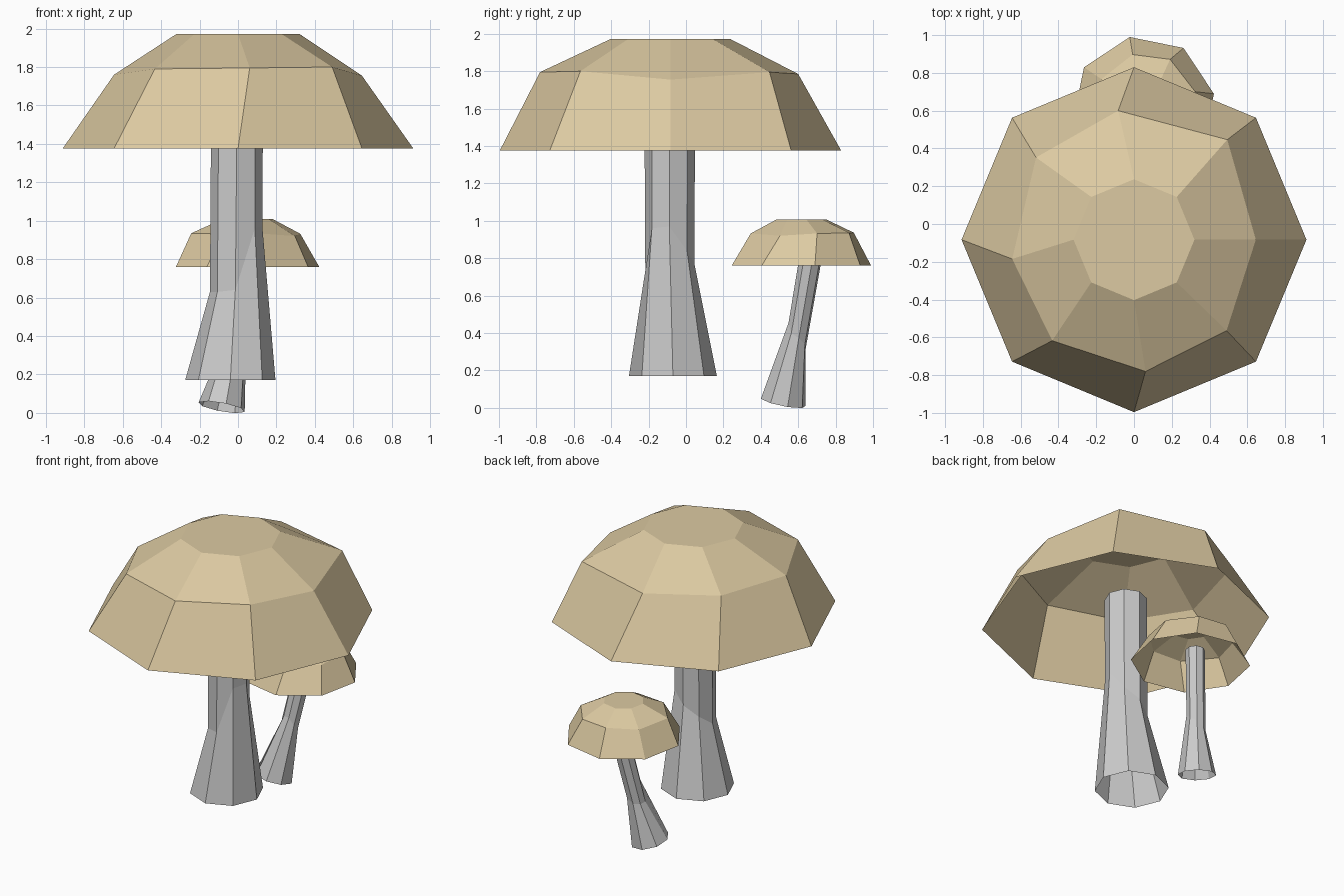
import bpy, bmesh
from math import sin, cos, radians
from mathutils import Vector, Matrix

if "Cube" in bpy.data.objects:
    bpy.data.objects.remove(bpy.data.objects["Cube"])

N = 8
tan = bpy.data.materials.new("cap_tan")
tan.diffuse_color = (0.72, 0.59, 0.36, 1)
tan.use_nodes = True
tan.node_tree.nodes["Principled BSDF"].inputs["Base Color"].default_value = tan.diffuse_color


def loft(name, rings, close_top=False, mat=None):
    """Flat-sided skin through rings of points, listed bottom to top."""
    bm = bmesh.new()
    loops = [[bm.verts.new(p) for p in ring] for ring in rings]
    for a, b in zip(loops, loops[1:]):
        for i in range(N):
            j = (i + 1) % N
            bm.faces.new((a[i], a[j], b[j], b[i]))
    if close_top:
        bm.faces.new(loops[-1])
    me = bpy.data.meshes.new(name)
    bm.to_mesh(me)
    bm.free()
    ob = bpy.data.objects.new(name, me)
    bpy.context.collection.objects.link(ob)
    if mat:
        me.materials.append(mat)
    return ob


def polar(r, deg, z=0.0):
    return Vector((r * cos(radians(deg)), r * sin(radians(deg)), z))


# Uneven middle ring of the cap: radius, angle, height above the rim
CAP_MID = [(.645, 0, .38), (.724, 47, .42), (.688, 97, .41), (.677, 140, .415),
           (.653, 189, .385), (.688, 231, .415), (.70, 275, .42), (.687, 315.5, .425)]


def cap(name, centre, scale, turn):
    rings = [[polar(.913, 45 * i) for i in range(N)],
             [polar(*p) for p in CAP_MID],
             [polar(.32, 45 * i, .597) for i in range(N)]]
    m = (Matrix.Translation(centre) @ Matrix.Rotation(radians(turn), 4, 'Z')
         @ Matrix.Scale(scale, 4))
    return loft(name, [[m @ p for p in r] for r in rings], True, tan)


# Uneven height of the stem's waist around the ring
WAIST = [.18, .05, -.02, -.09, -.16, -.16, -.15, .17]


def stem(name, centres, radii, wave, turn):
    """Open tube; the foot ring is square to the lean, the top is level."""
    foot, mid, top = map(Vector, centres)
    lean = (top - foot) / (top.z - foot.z)
    rings = []
    for k, (c, r) in enumerate(zip((foot, mid, top), radii)):
        ring = []
        for i in range(N):
            p = polar(r, 45 * i + turn)
            if k == 0:
                p.z = -(p.x * lean.x + p.y * lean.y)
            if k == 1:
                p += lean * WAIST[i] * wave
            ring.append(c + p)
        rings.append(ring)
    if name == "large_stem":
        for p in rings[0]:
            p.z = foot.z
    return loft(name, rings)


# Large mushroom
cap("large_cap", (0, -.083, 1.375), 1, 0)
stem("large_stem", [(-.04, -.07, .17), (-.01, -.087, .79), (-.005, -.087, 1.555)],
     (.235, .132, .135), 1, 0)

# Small leaning mushroom behind it
cap("small_cap", (.05, .617, .76), .416, 146)
stem("small_stem", [(-.085, .52, .03), (-.015, .593, .38), (.055, .67, .825)],
     (.122, .06, .062), .42, -79)
